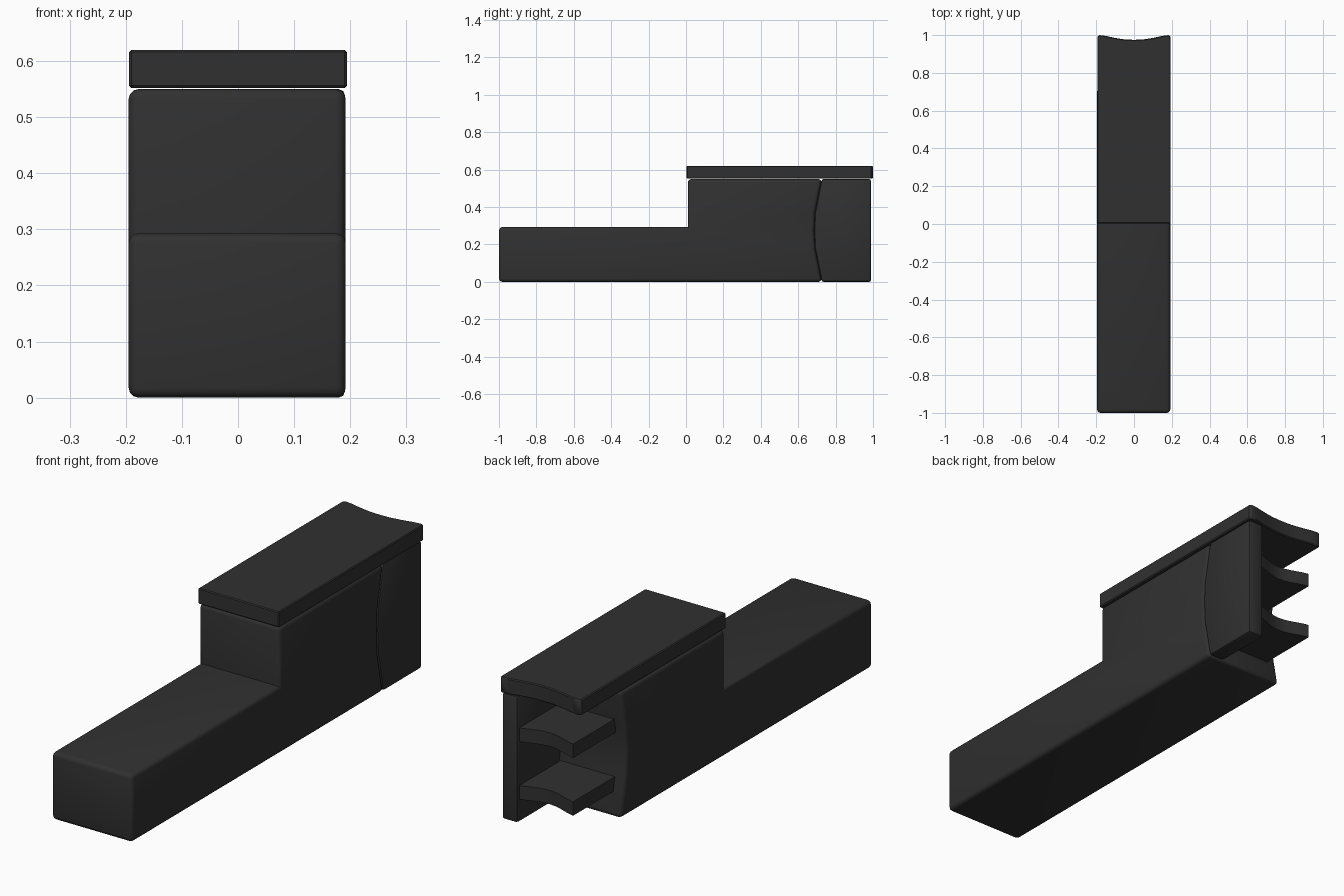
import bpy, bmesh, math
from mathutils import Vector

if "Cube" in bpy.data.objects:
    bpy.data.objects.remove(bpy.data.objects["Cube"])

mat = bpy.data.materials.new("charcoal")
mat.diffuse_color = (0.03, 0.03, 0.03, 1)
mat.use_nodes = True
mat.node_tree.nodes["Principled BSDF"].inputs["Base Color"].default_value = mat.diffuse_color


def prism(name, pts, axis, lo, hi, bevel=0.0, segs=3):
    """Extrude a profile along x (points are y, z) or z (points are x, y)."""
    bm = bmesh.new()

    def place(p, h):
        return Vector((h, p[0], p[1])) if axis == 'x' else Vector((p[0], p[1], h))

    face = bm.faces.new([bm.verts.new(place(p, lo)) for p in pts])
    ext = bmesh.ops.extrude_face_region(bm, geom=[face])
    moved = [v for v in ext['geom'] if isinstance(v, bmesh.types.BMVert)]
    bmesh.ops.translate(bm, verts=moved, vec=place((0, 0), hi - lo))
    bmesh.ops.recalc_face_normals(bm, faces=bm.faces)
    if bevel:
        edges = [e for e in bm.edges
                 if e.calc_face_angle_signed() > math.radians(50)]
        bmesh.ops.bevel(bm, geom=edges, offset=bevel, segments=segs,
                        profile=0.5, affect='EDGES', clamp_overlap=True)
    me = bpy.data.meshes.new(name)
    bm.to_mesh(me)
    bm.free()
    me.materials.append(mat)
    ob = bpy.data.objects.new(name, me)
    bpy.context.collection.objects.link(ob)
    bpy.ops.object.select_all(action='DESELECT')
    ob.select_set(True)
    bpy.context.view_layer.objects.active = ob
    bpy.ops.object.shade_smooth_by_angle(angle=math.radians(35))
    return ob


# concave line where the body ends and the side panel starts (y, z)
joint = [(0.725, 0.0), (0.69, 0.18), (0.685, 0.28), (0.69, 0.37), (0.725, 0.55)]

# stepped main body
prism("body", [(-1, 0)] + joint + [(0.01, 0.55), (0.01, 0.293), (-1, 0.293)],
      'x', -0.195, 0.192, 0.018)

# side panel closing the open shelf bay
prism("side_panel", [(0.99, 0.55), (0.99, 0.0)] + joint,
      'x', 0.115, 0.191, 0.012, 2)

# top board with a scooped back edge
half = [(0.05, 0.977), (0.1, 0.985), (0.15, 0.996), (0.185, 1.0), (0.194, 0.99)]
scoop = [(-x, y) for x, y in reversed(half)] + [(0, 0.975)] + half
prism("top_board", scoop + [(0.194, 0.003), (-0.194, 0.003)],
      'z', 0.552, 0.62, 0.004, 1)

# two shelves with the same scooped edge
for name, z in (("lower_shelf", 0.10), ("upper_shelf", 0.35)):
    n = 10
    edge = []
    for i in range(n + 1):
        t = i / n
        edge.append((-0.145 + 0.275 * t, 0.98 - 0.035 * math.sin(math.pi * t) ** 1.5))
    prism(name, edge + [(0.13, 0.66), (-0.145, 0.66)], 'z', z, z + 0.06)
